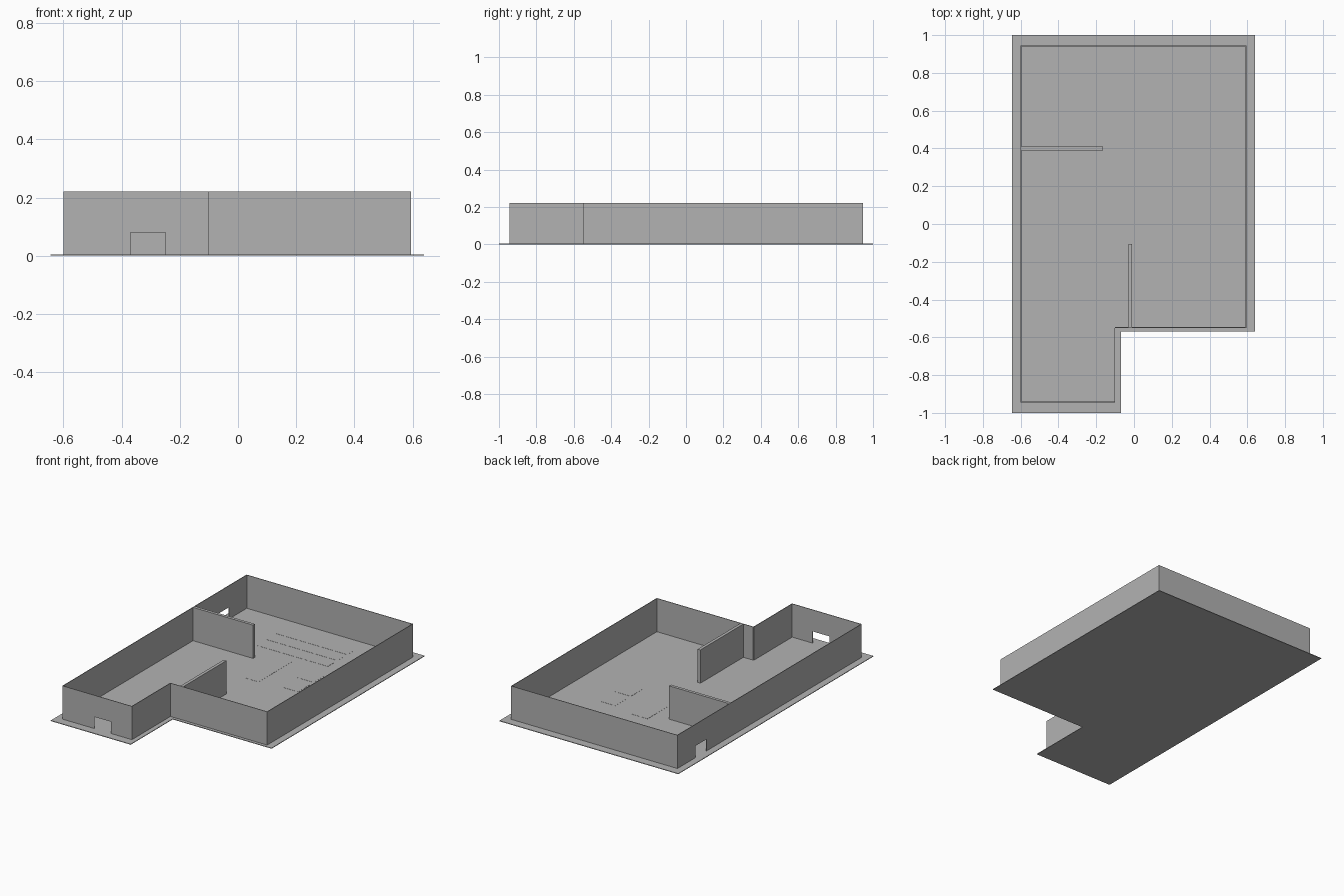
import bpy, bmesh
from mathutils import Vector

cube = bpy.data.objects.get("Cube")
if cube:
    bpy.data.objects.remove(cube)

WALL_HEIGHT = 0.22
DOOR_HEIGHT = 0.08
FLOOR_TOP = 0.004

grey = bpy.data.materials.new("plain grey")
grey.use_nodes = True
colour = (0.448, 0.448, 0.448, 1)
grey.diffuse_color = colour
grey.node_tree.nodes["Principled BSDF"].inputs["Base Color"].default_value = colour


def extruded(name, outline, offset):
    """Solid made by sweeping a flat outline along an offset."""
    bm = bmesh.new()
    face = bm.faces.new([bm.verts.new(p) for p in outline])
    swept = bmesh.ops.extrude_face_region(bm, geom=[face], use_keep_orig=True)
    moved = [g for g in swept["geom"] if isinstance(g, bmesh.types.BMVert)]
    bmesh.ops.translate(bm, verts=moved, vec=offset)
    bmesh.ops.recalc_face_normals(bm, faces=bm.faces)
    mesh = bpy.data.meshes.new(name)
    bm.to_mesh(mesh)
    bm.free()
    mesh.materials.append(grey)
    obj = bpy.data.objects.new(name, mesh)
    bpy.context.collection.objects.link(obj)
    return obj


def wall(name, start, end, thickness=0.004, doorway=None):
    """Upright panel, thickened to its left, with an optional doorway."""
    start, end = Vector((*start, 0)), Vector((*end, 0))
    length = (end - start).length
    along = (end - start) / length
    profile = [(0, 0)]
    if doorway:
        near, far = doorway
        profile += [(near, 0), (near, DOOR_HEIGHT), (far, DOOR_HEIGHT), (far, 0)]
    profile += [(length, 0), (length, WALL_HEIGHT), (0, WALL_HEIGHT)]
    outline = [start + along * u + Vector((0, 0, z)) for u, z in profile]
    extruded(name, outline, Vector((-along.y, along.x, 0)) * thickness)


def plate(name, x0, x1, y0, y1):
    """Very thin floor marking."""
    corners = [(x0, y0), (x1, y0), (x1, y1), (x0, y1)]
    extruded(name, [(x, y, FLOOR_TOP) for x, y in corners], Vector((0, 0, 0.0008)))


# L-shaped floor
floor = [(-0.645, -1), (-0.07, -1), (-0.07, -0.57), (0.64, -0.57), (0.64, 1), (-0.645, 1)]
extruded("floor", [(x, y, 0) for x, y in floor], Vector((0, 0, FLOOR_TOP)))

# Outer walls, counter-clockwise; doorways are distances along the wall
corners = [(-0.6, -0.945), (-0.1, -0.945), (-0.1, -0.55),
           (0.595, -0.55), (0.595, 0.945), (-0.6, 0.945)]
names = ["entrance_wall", "entrance_side_wall", "front_wall",
         "left_wall", "back_wall", "right_wall"]
doorways = {"entrance_wall": (0.23, 0.35), "right_wall": (0.184, 0.297)}
for i, name in enumerate(names):
    wall(name, corners[i], corners[(i + 1) % len(corners)], doorway=doorways.get(name))

# Inner partitions
wall("cross_partition", (-0.6, 0.39), (-0.165, 0.39), thickness=0.02)
wall("long_partition", (-0.01, -0.55), (-0.01, -0.105), thickness=0.02)

# Flat furniture outlines on the floor
for i, y in enumerate((0.55, 0.65, 0.75)):
    plate(f"shelf_marking_{i + 1}", -0.25, 0.26, y, y + 0.06)
for i, y in enumerate((0.16, 0.32)):
    plate(f"desk_marking_{i + 1}", 0.2, 0.32, y, y + 0.12)
plate("counter_marking", -0.06, 0.05, 0.14, 0.48)
